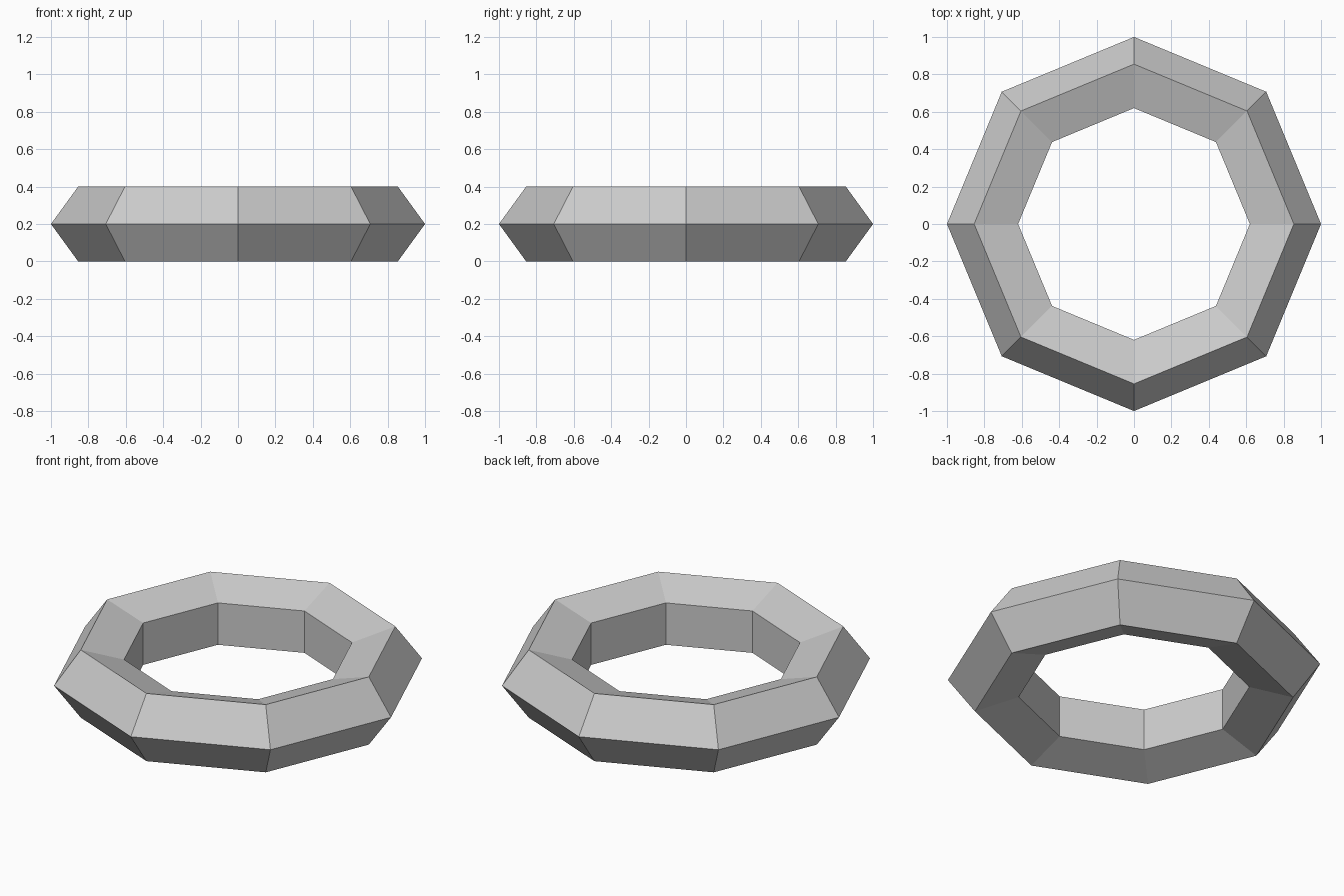
import bpy
import math

if "Cube" in bpy.data.objects:
    bpy.data.objects.remove(bpy.data.objects["Cube"])

# Pentagon section: its height sets the tube radius, its tip reaches 1 unit out
HALF_HEIGHT = 0.2
tube_radius = HALF_HEIGHT / math.sin(math.radians(72))
ring_radius = 1.0 - tube_radius

# Eight-sided ring with a five-sided tube
bpy.ops.mesh.primitive_torus_add(
    major_segments=8,
    minor_segments=5,
    major_radius=ring_radius,
    minor_radius=tube_radius,
    location=(0, 0, HALF_HEIGHT),
)
ring = bpy.context.object
ring.name = "ring"
bpy.ops.object.shade_flat()
